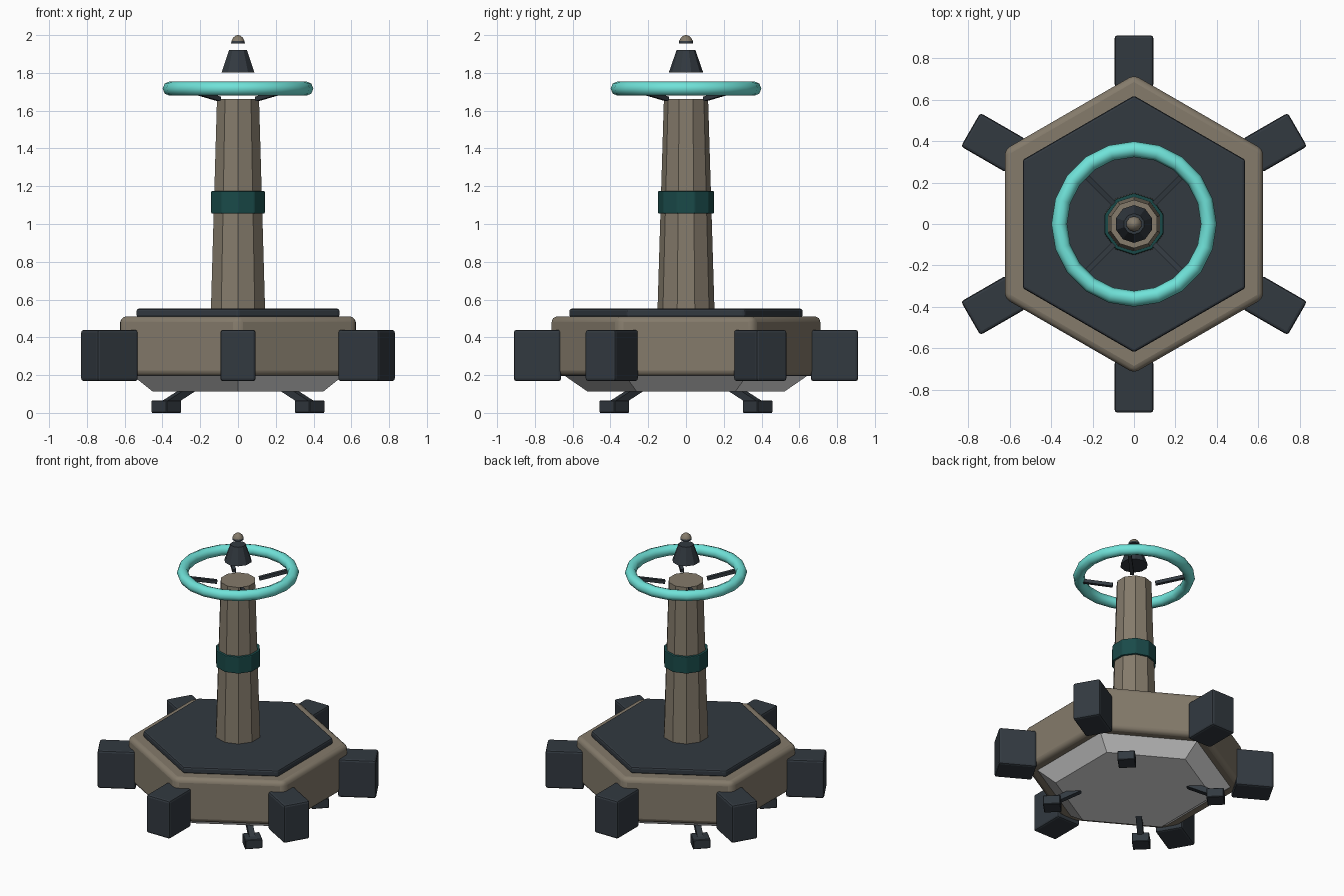
import bpy, bmesh, math
from mathutils import Matrix, Vector

if "Cube" in bpy.data.objects:
    bpy.data.objects.remove(bpy.data.objects["Cube"])


def material(name, rgb):
    m = bpy.data.materials.new(name)
    m.diffuse_color = (*rgb, 1)
    m.use_nodes = True
    m.node_tree.nodes["Principled BSDF"].inputs["Base Color"].default_value = m.diffuse_color
    return m


TAN = material("warm tan", (0.232, 0.197, 0.147))
DARK = material("dark slate", (0.032, 0.041, 0.051))
GREY = material("light grey", (0.80, 0.80, 0.80))
TEAL = material("deep teal", (0.010, 0.068, 0.066))
AQUA = material("bright aqua", (0.16, 0.76, 0.69))


def finish(name, bm, mat, bevel=0, segments=2, smooth=None):
    bmesh.ops.recalc_face_normals(bm, faces=bm.faces[:])
    me = bpy.data.meshes.new(name)
    bm.to_mesh(me)
    bm.free()
    ob = bpy.data.objects.new(name, me)
    bpy.context.collection.objects.link(ob)
    me.materials.append(mat)
    if bevel:
        b = ob.modifiers.new("bevel", 'BEVEL')
        b.width, b.segments, b.limit_method = bevel, segments, 'ANGLE'
    if smooth:
        bpy.ops.object.select_all(action='DESELECT')
        ob.select_set(True)
        bpy.context.view_layer.objects.active = ob
        bpy.ops.object.shade_smooth_by_angle(angle=math.radians(smooth))
    return ob


def prism(name, sides, profile, mat, **kw):
    """Stack of (radius, z) rings with a corner on +y, closed at both ends."""
    bm = bmesh.new()
    rings = []
    for r, z in profile:
        rings.append([bm.verts.new((r * math.sin(2 * math.pi * i / sides),
                                    r * math.cos(2 * math.pi * i / sides), z))
                      for i in range(sides)])
    for a, b in zip(rings, rings[1:]):
        for i in range(sides):
            j = (i + 1) % sides
            bm.faces.new((a[i], a[j], b[j], b[i]))
    bm.faces.new(rings[0])
    bm.faces.new(rings[-1])
    return finish(name, bm, mat, **kw)


def box(name, size, place, mat, **kw):
    bm = bmesh.new()
    bmesh.ops.create_cube(bm, size=1, matrix=place @ Matrix.Diagonal((*size, 1)))
    return finish(name, bm, mat, **kw)


def bar(name, angle, start, end, width, mat):
    """Square bar in a radial plane, from (radius, z) to (radius, z)."""
    a, b = Vector((start[0], 0, start[1])), Vector((end[0], 0, end[1]))
    d = b - a
    place = (Matrix.Rotation(angle, 4, 'Z') @ Matrix.Translation((a + b) / 2)
             @ d.to_track_quat('X', 'Z').to_matrix().to_4x4())
    return box(name, (d.length, width, width), place, mat)


# Hexagonal base
prism("underside", 6, [(0.52, 0.112), (0.655, 0.205)], GREY)
prism("base", 6, [(0.72, 0.195), (0.72, 0.51)], TAN, bevel=0.03, segments=3, smooth=30)
prism("deck_plate", 6, [(0.62, 0.505), (0.62, 0.552)], DARK, bevel=0.012)

# Blocks on the six corners
for i in range(6):
    rot = Matrix.Rotation(math.radians(30 + 60 * i), 4, 'Z')
    box(f"corner_block_{i + 1}", (0.25, 0.187, 0.272),
        rot @ Matrix.Translation((0.786, 0, 0.304)), DARK, bevel=0.014)

# Feet, struts and ring spokes on the four diagonals
for i in range(4):
    ang = math.radians(45 + 90 * i)
    rot = Matrix.Rotation(ang, 4, 'Z')
    box(f"foot_{i + 1}", (0.114, 0.114, 0.066),
        rot @ Matrix.Translation((0.536, 0, 0.033)), DARK, bevel=0.004, segments=1)
    bar(f"foot_strut_{i + 1}", ang, (0.31, 0.15), (0.54, 0.045), 0.04, DARK)
    bar(f"ring_spoke_{i + 1}", ang, (0.14, 1.662), (0.35, 1.705), 0.024, DARK)

# Column and collar
prism("column", 10, [(0.151, 0.54), (0.117, 1.662)], TAN)
prism("collar", 10, [(0.149, 1.055), (0.149, 1.175)], TEAL, bevel=0.006)

# Ring around the column top
bm = bmesh.new()
N, M, R, r = 20, 8, 0.361, 0.038
grid = [[bm.verts.new((Matrix.Rotation(2 * math.pi * i / N, 3, 'Z')
                       @ Vector((R + r * math.cos(2 * math.pi * j / M), 0,
                                 1.717 + r * math.sin(2 * math.pi * j / M)))))
         for j in range(M)] for i in range(N)]
for i in range(N):
    for j in range(M):
        k, l = (i + 1) % N, (j + 1) % M
        bm.faces.new((grid[i][j], grid[k][j], grid[k][l], grid[i][l]))
finish("ring", bm, AQUA, smooth=60)

# Floating tip and cap
prism("tip_cone", 10, [(0.091, 1.802), (0.05, 1.92)], DARK)
cap = prism("tip_cap", 10, [(0.038, 1.956), (0.037, 1.968), (0.028, 1.985),
                            (0.014, 1.997), (0.004, 2.0)], TAN, smooth=50)
# Dark rim and underside on the cap
cap.data.materials.append(DARK)
for f in cap.data.polygons:
    f.material_index = int(f.center.z < 1.967)
